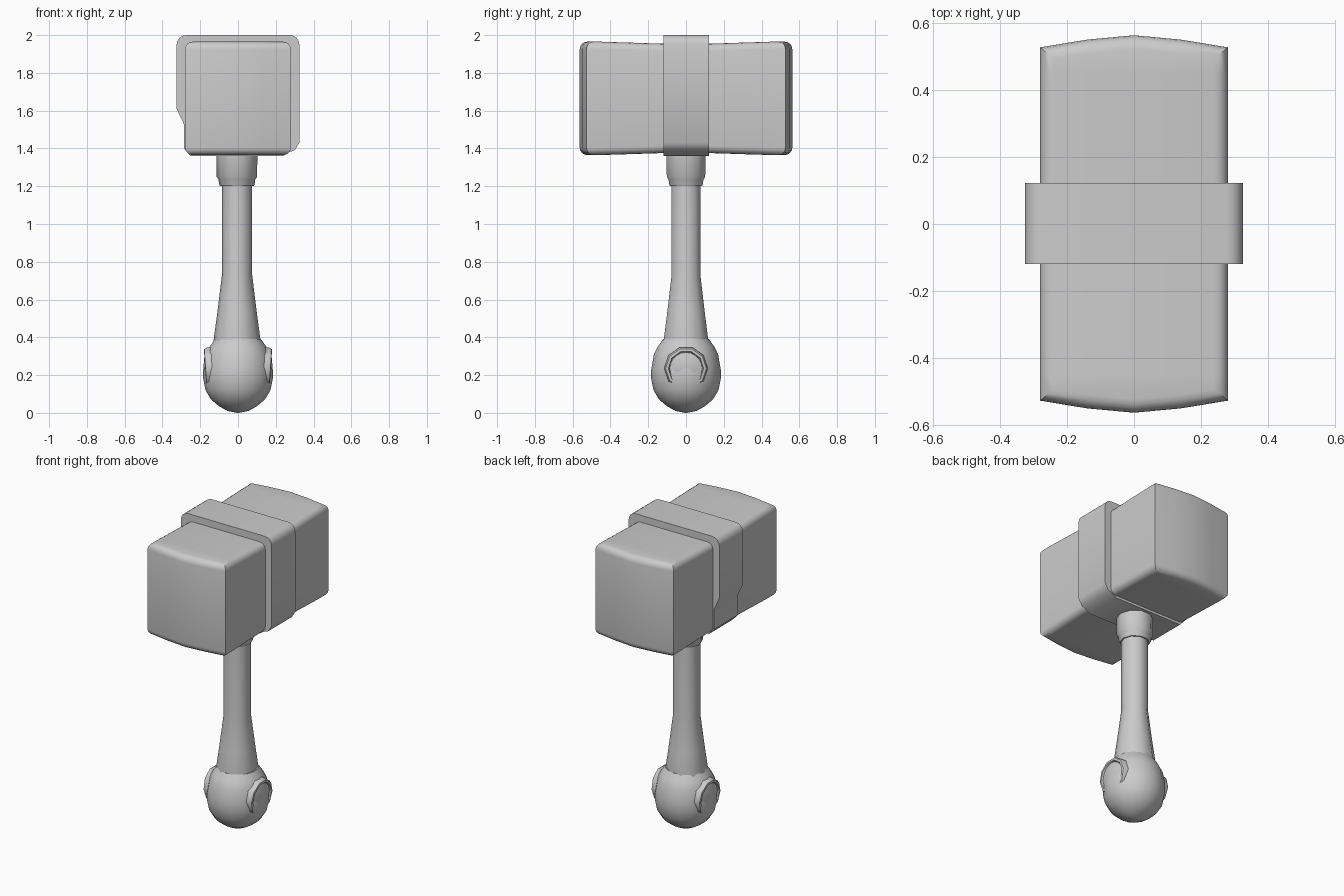
import bpy, bmesh, math
from mathutils import Matrix, Vector

if "Cube" in bpy.data.objects:
    bpy.data.objects.remove(bpy.data.objects["Cube"])

grey = bpy.data.materials.new("plain grey")
grey.use_nodes = True
colour = (0.6, 0.6, 0.6, 1)
grey.diffuse_color = colour
grey.node_tree.nodes["Principled BSDF"].inputs["Base Color"].default_value = colour


def finish(name, bm, angle):
    bmesh.ops.recalc_face_normals(bm, faces=bm.faces[:])
    mesh = bpy.data.meshes.new(name)
    bm.to_mesh(mesh)
    bm.free()
    mesh.materials.append(grey)
    obj = bpy.data.objects.new(name, mesh)
    bpy.context.collection.objects.link(obj)
    bpy.ops.object.select_all(action="DESELECT")
    obj.select_set(True)
    bpy.context.view_layer.objects.active = obj
    bpy.ops.object.shade_smooth_by_angle(angle=math.radians(angle))
    return obj


def prism(points, offset):
    """Extrude a flat outline along a vector."""
    bm = bmesh.new()
    face = bm.faces.new([bm.verts.new(p) for p in points])
    new = bmesh.ops.extrude_face_region(bm, geom=[face], use_keep_orig=True)["geom"]
    bmesh.ops.translate(bm, vec=offset, verts=[v for v in new if isinstance(v, bmesh.types.BMVert)])
    bmesh.ops.recalc_face_normals(bm, faces=bm.faces[:])
    return bm


def lathe(profile, sides):
    """Spin (radius, height) pairs about z."""
    bm = bmesh.new()
    rings = []
    for r, z in profile:
        rings.append([bm.verts.new((r * math.cos(math.tau * i / sides),
                                    r * math.sin(math.tau * i / sides), z)) for i in range(sides)])
    for a, b in zip(rings, rings[1:]):
        for i in range(sides):
            j = (i + 1) % sides
            bm.faces.new((a[i], a[j], b[j], b[i]))
    bm.faces.new(rings[0][::-1])
    bm.faces.new(rings[-1])
    return bm


# Hammer head: bowed ends, rounded long edges, slightly pinched waist
arc = [(-0.28, 0.527), (-0.14, 0.55), (0, 0.563), (0.14, 0.55), (0.28, 0.527)]
outline = [(x, y, 1.365) for x, y in arc] + [(-x, -y, 1.365) for x, y in arc]
bm = prism(outline, Vector((0, 0, 0.6)))
rims = [e for e in bm.edges if abs(e.verts[0].co.z - e.verts[1].co.z) < 0.01]
bmesh.ops.bevel(bm, geom=rims, offset=0.04, segments=4, profile=0.5, affect="EDGES")
for y in (-0.45, -0.12, 0.12, 0.45):
    bmesh.ops.bisect_plane(bm, geom=bm.verts[:] + bm.edges[:] + bm.faces[:],
                           plane_co=(0, y, 0), plane_no=(0, 1, 0))
for v in bm.verts:
    if abs(v.co.y) < 0.2:
        v.co.z = 1.665 + (v.co.z - 1.665) * 0.965
finish("hammer_head", bm, 35)

# Band round the middle, thinner low on the right side
section = [(-0.325, 2), (0.325, 2), (0.325, 1.43), (0.3, 1.39), (0.27, 1.38), (0.24, 1.36),
           (-0.25, 1.36), (-0.287, 1.4), (-0.287, 1.53), (-0.325, 1.61)]
bm = prism([(x, -0.12, z) for x, z in section], Vector((0, 0.243, 0)))
corners = [e for e in bm.edges if all(v.co.z > 1.99 and abs(v.co.x) > 0.3 for v in e.verts)
           and abs(e.verts[0].co.y - e.verts[1].co.y) > 0.1]
bmesh.ops.bevel(bm, geom=corners, offset=0.05, segments=4, profile=0.5, affect="EDGES")
finish("head_band", bm, 40)

# Shaft with flared base, and stepped collar
shaft = lathe([(0.125, 0.34), (0.125, 0.38), (0.106, 0.52), (0.08, 0.73), (0.08, 1.4)], 10)
finish("shaft", shaft, 50).location.x = -0.005
collar = lathe([(0.088, 1.2), (0.094, 1.21), (0.097, 1.235), (0.107, 1.25), (0.109, 1.39)], 10)
finish("collar", collar, 50).location.x = -0.006

# Ball pommel
ball = [(0.004, 0), (0.055, 0.01), (0.1, 0.035), (0.142, 0.07), (0.172, 0.12), (0.184, 0.18),
        (0.184, 0.23), (0.17, 0.31), (0.15, 0.35), (0.122, 0.39)]
finish("pommel", lathe(ball, 16), 50)

# Round sockets with domed inlays on both sides of the pommel
for name, side in (("left", 1), ("right", -1)):
    turn = (Matrix.Translation((0, 0, 0.247)) @ Matrix.Rotation(side * math.radians(94), 4, "Y")
            @ Matrix.Rotation(math.radians(18), 4, "Z"))
    rim = lathe([(0.115, 0.04), (0.115, 0.158), (0.108, 0.172), (0.094, 0.174), (0.088, 0.162)], 10)
    rim.transform(turn)
    finish(name + "_socket_rim", rim, 45)
    inlay = lathe([(0.09, 0.15), (0.085, 0.166), (0.05, 0.177), (0.01, 0.182)], 20)
    inlay.transform(turn)
    finish(name + "_socket_inlay", inlay, 45)
